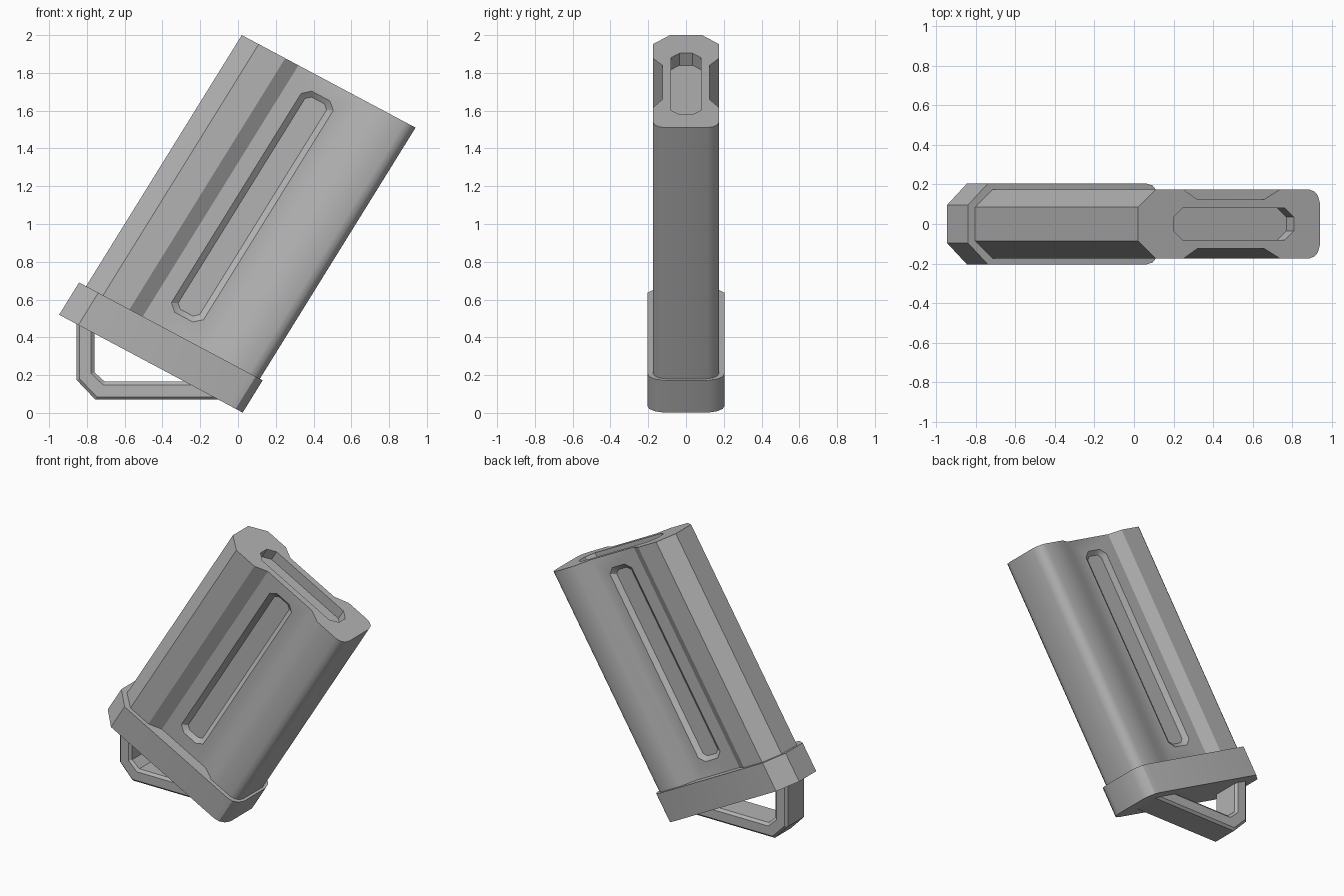
import bpy, bmesh, math
from mathutils import Vector

cube = bpy.data.objects.get("Cube")
if cube:
    bpy.data.objects.remove(cube, do_unlink=True)

grey = bpy.data.materials.new("plain grey")
grey.use_nodes = True
GREY = (0.45, 0.45, 0.45, 1)
grey.diffuse_color = GREY
grey.node_tree.nodes["Principled BSDF"].inputs["Base Color"].default_value = GREY


def tilt(s, y, t):
    """Leaning frame: s across the end face, t along the body from its top."""
    return Vector((s + 0.527 * t, y, 2 - 0.5326 * (s - 0.02) + 0.85 * t))


def loft(name, rings):
    """Skin matching rings of points and cap both ends."""
    bm = bmesh.new()
    loops = [[bm.verts.new(p) for p in ring] for ring in rings]
    n = len(loops[0])
    for a, b in zip(loops, loops[1:]):
        for i in range(n):
            j = (i + 1) % n
            bm.faces.new((a[i], a[j], b[j], b[i]))
    bm.faces.new(loops[0][::-1])
    bm.faces.new(loops[-1])
    bmesh.ops.recalc_face_normals(bm, faces=bm.faces)
    mesh = bpy.data.meshes.new(name)
    bm.to_mesh(mesh)
    bm.free()
    obj = bpy.data.objects.new(name, mesh)
    bpy.context.collection.objects.link(obj)
    mesh.materials.append(grey)
    return obj


def mirrored(half):
    return half + [(s, -y) for s, y in reversed(half)]


def prism(name, outline, bottom, top):
    return loft(name, [[tilt(s, y, t) for s, y in outline] for t in (bottom, top)])


def chamfered(a0, a1, b0, b1, c):
    """Rectangle with cut corners."""
    return [(a0 + c, b0), (a1 - c, b0), (a1, b0 + c), (a1, b1 - c),
            (a1 - c, b1), (a0 + c, b1), (a0, b1 - c), (a0, b0 + c)]


def select_only(obj):
    bpy.ops.object.select_all(action='DESELECT')
    obj.select_set(True)
    bpy.context.view_layer.objects.active = obj


def cut(obj, cutter):
    cutter.hide_render = True
    mod = obj.modifiers.new("cut", 'BOOLEAN')
    mod.operation = 'DIFFERENCE'
    mod.solver = 'EXACT'
    mod.object = cutter
    select_only(obj)
    bpy.ops.object.modifier_apply(modifier=mod.name)
    bpy.data.objects.remove(cutter, do_unlink=True)


def smooth(obj):
    select_only(obj)
    bpy.ops.object.shade_smooth_by_angle(angle=math.radians(30))


# Main body: chamfered edge, sunken sides, rounded edge
body = prism("body", mirrored([
    (0.02, 0.085), (0.11, 0.175), (0.25, 0.175), (0.32, 0.125), (0.66, 0.125),
    (0.74, 0.175), (0.885, 0.175), (0.913, 0.165), (0.931, 0.143), (0.94, 0.11),
]), -1.65, 0)

# Slot in the top end
cut(body, prism("slot_cutter", chamfered(0.20, 0.81, -0.08, 0.08, 0.045), -0.075, 0.1))

# Long bevelled groove in each side
for side in (-1, 1):
    rings = []
    for y, inset in ((0.10, 0.028), (0.15, -0.028)):
        outline = chamfered(0.40 + inset, 0.57 - inset, -1.465 + inset, -0.088 - inset,
                            0.037 - inset * 0.5)
        rings.append([tilt(s, side * y, t) for s, t in outline])
    cut(body, loft("groove_cutter", rings))
smooth(body)

# Wider band around the lower end
band = prism("base_band", mirrored([
    (-0.017, 0.095), (0.085, 0.205), (0.885, 0.205), (0.918, 0.195),
    (0.942, 0.165), (0.955, 0.12),
]), -1.765, -1.564)
smooth(band)

# Bent loop under the band, with narrow chamfers along its edges
path = [((-0.855, 0.52), (-0.76, 0.52)), ((-0.855, 0.175), (-0.76, 0.215)),
        ((-0.755, 0.07), (-0.705, 0.165)), ((-0.03, 0.07), (-0.03, 0.165))]
section = mirrored([(0, 0.09), (0.16, 0.105), (0.82, 0.105), (1, 0.09)])
loft("pull_loop", [
    [(o[0] + (i[0] - o[0]) * f, y, o[1] + (i[1] - o[1]) * f) for f, y in section]
    for o, i in path])
